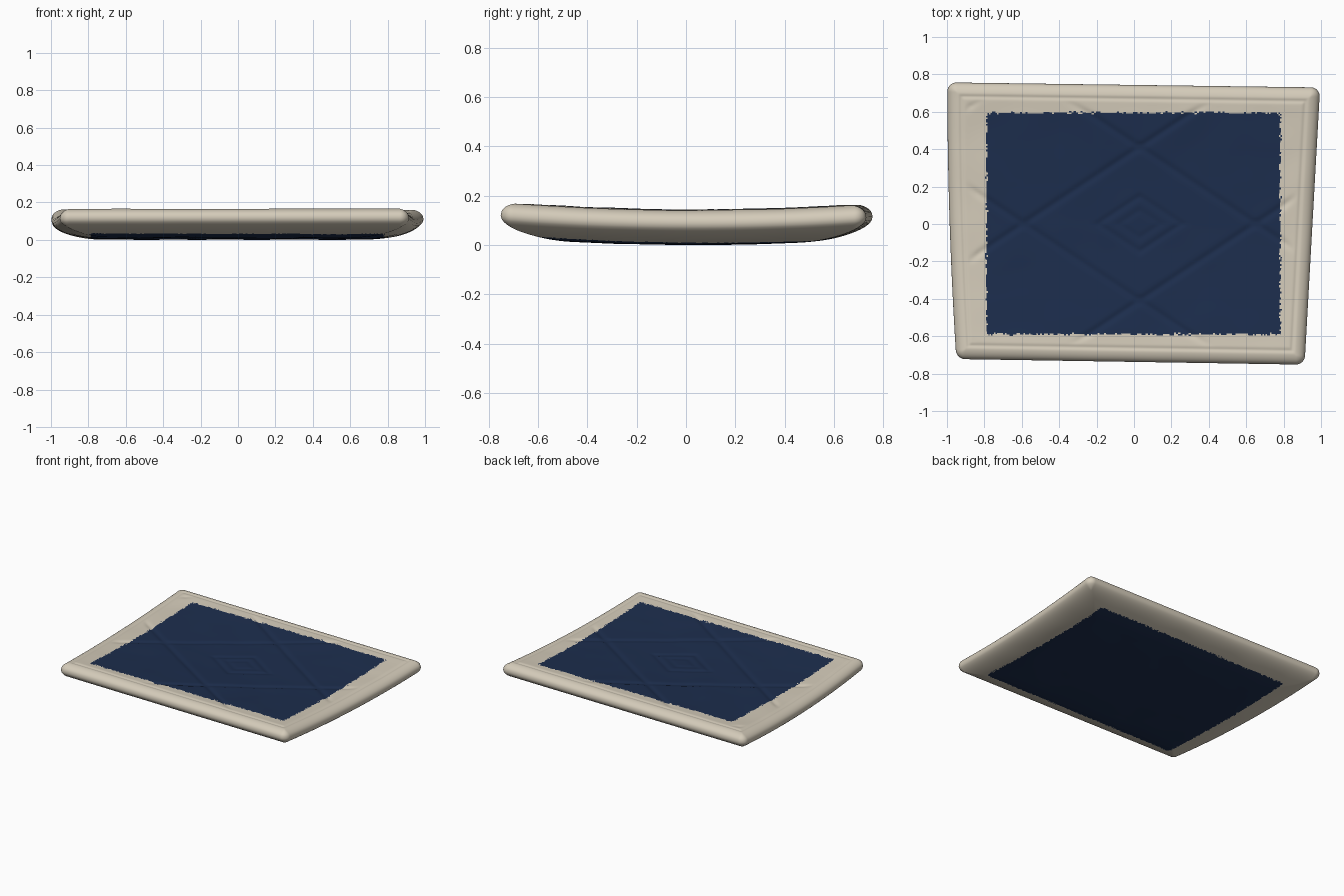
import bpy, bmesh, math, random
from mathutils import Vector, noise

if "Cube" in bpy.data.objects:
    bpy.data.objects.remove(bpy.data.objects["Cube"])

random.seed(4)
NX, NY = 210, 160
HX, HY = 1.0, 0.75          # nominal half size before the outline is skewed


def material(name, color):
    m = bpy.data.materials.new(name)
    m.diffuse_color = color
    m.use_nodes = True
    m.node_tree.nodes["Principled BSDF"].inputs["Base Color"].default_value = m.diffuse_color
    return m


def spread(i, n):
    # rows bunch toward the rim so the rolled edge is smooth
    t = 2 * i / n - 1
    return 0.45 * t + 0.55 * math.sin(math.pi * t / 2)


def round_corner(x, y, r=0.05):
    a, b = 1 - (HX - abs(x)) / r, 1 - (HY - abs(y)) / r
    if a > 0 and b > 0:
        s = max(a, b) / math.hypot(a, b)
        x = math.copysign(HX - r + r * a * s, x)
        y = math.copysign(HY - r + r * b * s, y)
    return x, y


def outline(x, y):
    # slightly skewed outline, narrower at the front
    k = (HY - y) / (2 * HY)
    left, right = -0.998 + 0.048 * k * k, 0.995 - 0.083 * k
    u = (x + HX) / (2 * HX)
    back, front = 0.757 - 0.027 * u, -0.722 - 0.03 * u
    return left + (right - left) * u, back + (front - back) * k


def dome(d, r):
    return math.sqrt(max(0, 1 - max(0, 1 - d / r) ** 2))


def groove(v, width):
    return math.exp(-(v / width) ** 2)


def stitching(x, y):
    # diagonal lattice with nested diamonds in the centre cell
    p = (x - 0.03) / 0.62 + y / 0.41
    q = (x - 0.03) / 0.62 - y / 0.41
    g = sum(groove(v - c, 0.05) for v in (p, q) for c in (-3, -1, 1, 3) if abs(v - c) < 0.3)
    c = max(abs(p), abs(q))
    return min(g, 1) + 0.8 * groove(c - 0.36, 0.04) + 0.5 * groove(c - 0.18, 0.04)


def height(x, y, d, top):
    sag = 0.021 * (y / 0.65) ** 2 - 0.004 * y
    soft = noise.noise(Vector((x * 5, y * 5, 3.0 if top else 9.0)))
    if not top:
        return 0.092 + sag - 0.088 * dome(d, 0.30) + 0.002 * soft * min(1, d * 8)
    z = 0.092 + sag + 0.054 * dome(d, 0.08)
    inner = min(1, max(0, (d - 0.09) / 0.06))
    z -= 0.007 * stitching(x, y) * inner
    z -= 0.005 * groove(d - 0.075, 0.01)        # hem line
    return z + 0.003 * soft * min(1, d * 8)


# quilted mat: top and underside sheets that share the rim
bm = bmesh.new()
rim, sheets = {}, []
for top in (True, False):
    rows = []
    for j in range(NY + 1):
        row = []
        for i in range(NX + 1):
            edge = i in (0, NX) or j in (0, NY)
            if edge and (i, j) in rim:
                row.append(rim[i, j])
                continue
            nx, ny = HX * spread(i, NX), HY * spread(j, NY)
            d = min(HX - abs(nx), HY - abs(ny))
            x, y = outline(*round_corner(nx, ny))
            v = bm.verts.new((x, y, height(x, y, d, top)))
            if edge:
                rim[i, j] = v
            row.append(v)
        rows.append(row)
    for j in range(NY):
        for i in range(NX):
            quad = [rows[j][i], rows[j][i + 1], rows[j + 1][i + 1], rows[j + 1][i]]
            f = bm.faces.new(quad if top else quad[::-1])
            f.smooth = True
            c = f.calc_center_median()
            # navy centre panel with a frayed boundary
            fray = random.uniform(-0.006, 0.006)
            if abs(c.x + 0.003) < 0.785 + fray and abs(c.y - 0.003) < 0.592 + fray:
                f.material_index = 1

low = min(v.co.z for v in bm.verts)
bmesh.ops.translate(bm, verts=bm.verts, vec=(0, 0, -low))
mesh = bpy.data.meshes.new("quilted_mat")
bm.to_mesh(mesh)
bm.free()
mesh.materials.append(material("cream_fabric", (0.66, 0.60, 0.49, 1)))
mesh.materials.append(material("navy_fabric", (0.012, 0.027, 0.075, 1)))
mat = bpy.data.objects.new("quilted_mat", mesh)
bpy.context.collection.objects.link(mat)
